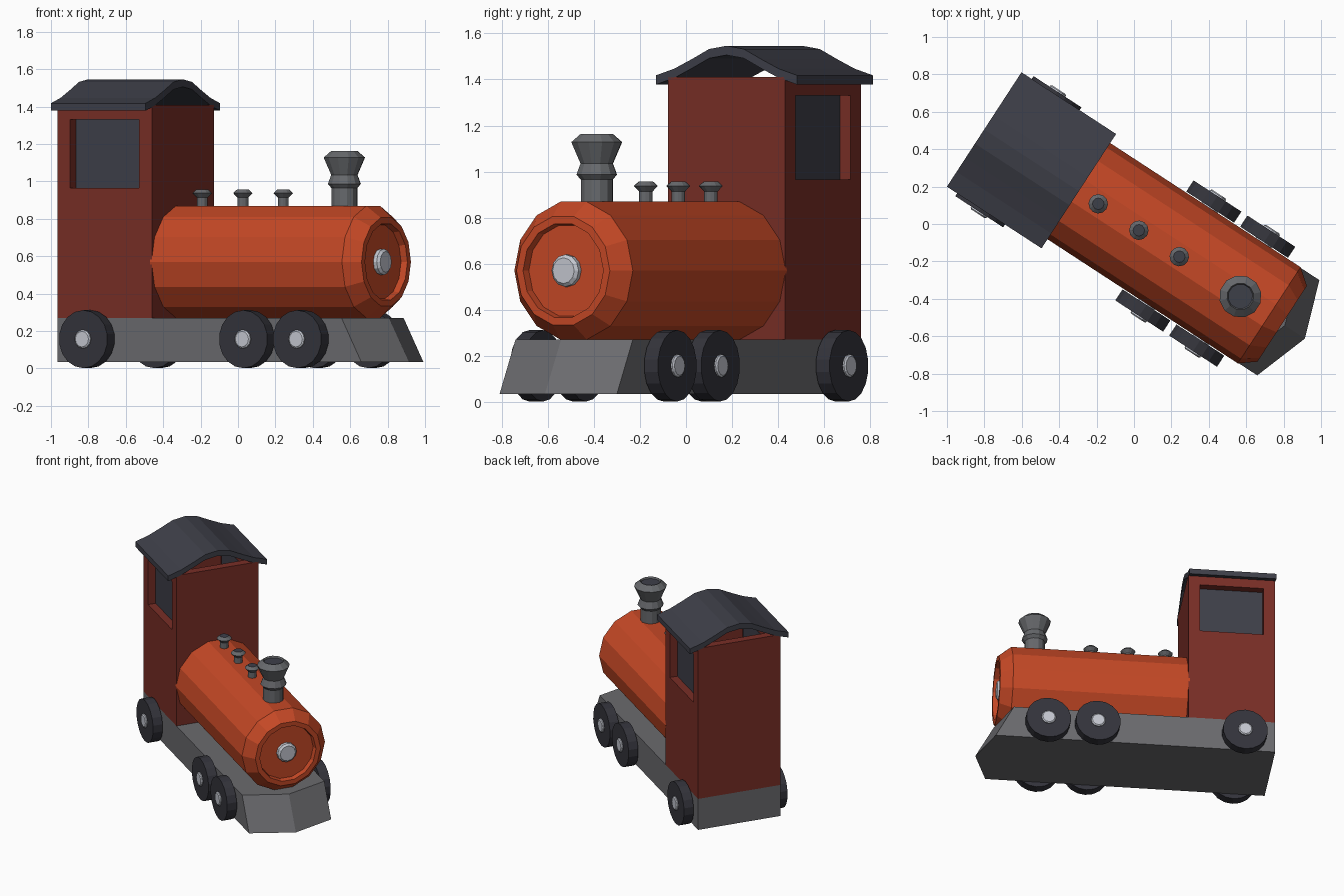
import bpy, bmesh, math
from mathutils import Matrix

if "Cube" in bpy.data.objects:
    bpy.data.objects.remove(bpy.data.objects["Cube"])

# Everything is built nose along +x, then turned to its final heading
TURN = Matrix.Rotation(math.radians(-33.1), 4, 'Z') @ Matrix.Translation((0, -0.014, 0))


def material(name, rgb):
    m = bpy.data.materials.new(name)
    m.diffuse_color = (*rgb, 1)
    m.use_nodes = True
    m.node_tree.nodes["Principled BSDF"].inputs["Base Color"].default_value = m.diffuse_color
    return m


ORANGE = material("orange", (0.56, 0.065, 0.019))
RED = material("dark red", (0.19, 0.027, 0.019))
SLATE = material("slate", (0.048, 0.050, 0.066))
TYRE = material("dark wheel", (0.034, 0.034, 0.044))
GREY = material("grey", (0.145, 0.145, 0.155))
FUNNEL = material("funnel grey", (0.135, 0.14, 0.15))
METAL = material("light metal", (0.55, 0.57, 0.63))


def finish(name, bm, *mats):
    bmesh.ops.recalc_face_normals(bm, faces=bm.faces[:])
    bm.transform(TURN)
    me = bpy.data.meshes.new(name)
    bm.to_mesh(me)
    bm.free()
    for m in mats:
        me.materials.append(m)
    ob = bpy.data.objects.new(name, me)
    bpy.context.collection.objects.link(ob)
    return ob


def loft(name, rings, *mats, cap_index=0):
    """Bridge equal rings of points and cap both ends."""
    bm = bmesh.new()
    vs = [[bm.verts.new(p) for p in ring] for ring in rings]
    n = len(vs[0])
    for a, b in zip(vs, vs[1:]):
        for i in range(n):
            j = (i + 1) % n
            bm.faces.new((a[i], a[j], b[j], b[i]))
    bm.faces.new(vs[0])
    bm.faces.new(vs[-1]).material_index = cap_index
    return finish(name, bm, *mats)


def lathe(name, profile, n, axis, centre, *mats, offset=0.0, cap_index=0):
    """Turn (radius, height) points about an axis."""
    cx, cy, cz = centre
    rings = []
    for r, h in profile:
        ring = []
        for i in range(n):
            a = offset + 2 * math.pi * i / n
            c, s = r * math.cos(a), r * math.sin(a)
            p = {'X': (h, c, s), 'Y': (c, h, s), 'Z': (c, s, h)}[axis]
            ring.append((cx + p[0], cy + p[1], cz + p[2]))
        rings.append(ring)
    return loft(name, rings, *mats, cap_index=cap_index)


def box(name, x0, x1, y0, y1, z0, z1, mat):
    return loft(name, [[(x0, y0, z), (x1, y0, z), (x1, y1, z), (x0, y1, z)]
                       for z in (z0, z1)], mat)


def cut(target, cutter):
    cutter.hide_render = True
    cutter.hide_viewport = False
    cutter.display_type = 'WIRE'
    mod = target.modifiers.new("cut", 'BOOLEAN')
    mod.operation = 'DIFFERENCE'
    mod.solver = 'EXACT'
    mod.object = cutter


W = 0.304          # half width of chassis and cab
BACK, FRONT = -0.945, -0.343

# Chassis with a pointed, sloping nose
loft("chassis", [[(BACK, -W, z), (side, -W, z), (tip, 0, z), (side, W, z), (BACK, W, z)]
                 for z, side, tip in ((0.035, 0.994, 1.10), (0.27, 0.868, 0.972))], GREY)

# Boiler with chamfered front and recessed door
lathe("boiler", [(0.307, FRONT - 0.01), (0.307, 0.872), (0.242, 0.955),
                 (0.208, 0.955), (0.202, 0.918)], 14, 'X', (0, 0, 0.57), ORANGE)
lathe("boiler_knob", [(0.07, 0.91), (0.07, 0.94), (0.056, 0.953)],
      12, 'X', (0, 0, 0.57), METAL)

# Chimney and the three small domes, each with a dark top
lathe("chimney", [(0.071, 0.84), (0.071, 0.965), (0.09, 0.987), (0.072, 1.035),
                  (0.113, 1.128), (0.072, 1.163), (0.066, 1.15)],
      12, 'Z', (0.688, 0, 0), FUNNEL, SLATE, offset=math.pi / 12, cap_index=1)
for k, u in enumerate((-0.219, 0.04, 0.298)):
    lathe(f"steam_dome_{k + 1}", [(0.029, 0.85), (0.029, 0.913), (0.052, 0.938), (0.031, 0.957)],
          12, 'Z', (u, 0, 0), FUNNEL, SLATE, cap_index=1)

# Hollow cab, open under the roof, with a window on each side
T = 0.06
cab = box("cab", BACK, FRONT, -W, W, 0.27, 1.41, RED)
cut(cab, box("cab_inside_cutter", BACK + T, FRONT - T, -W + T, W - T, 0.32, 1.6, RED))
cut(cab, box("window_cutter", -0.864, -0.424, -0.5, 0.5, 0.965, 1.33, RED))
for side, s in (("right", -1), ("left", 1)):
    y = s * (W - T)
    box(f"window_{side}", -0.866, -0.422, y - 0.004, y + 0.004, 0.963, 1.332, SLATE)

# Arched roof, swept from back to front
half = [(0.365, 1.418), (0.27, 1.447), (0.18, 1.488), (0.09, 1.532)]
top = half + [(0, 1.546)] + [(-y, z) for y, z in reversed(half)]
section = top + [(y, z - 0.04) for y, z in reversed(top)]
loft("roof", [[(x, y, z) for y, z in section] for x in (BACK - 0.002, FRONT)], SLATE)

# Wheels with light hubs, three on each side
for k, u in enumerate((-0.729, 0.292, 0.636)):
    for side, s in (("right", -1), ("left", 1)):
        lathe(f"wheel_{side}_{k + 1}", [(0.155, s * 0.312), (0.155, s * 0.383)],
              18, 'Y', (u, 0, 0.157), TYRE, offset=math.pi / 18)
        lathe(f"hub_{side}_{k + 1}", [(0.05, s * 0.28), (0.05, s * 0.39), (0.042, s * 0.396)],
              12, 'Y', (u, 0, 0.157), METAL)
